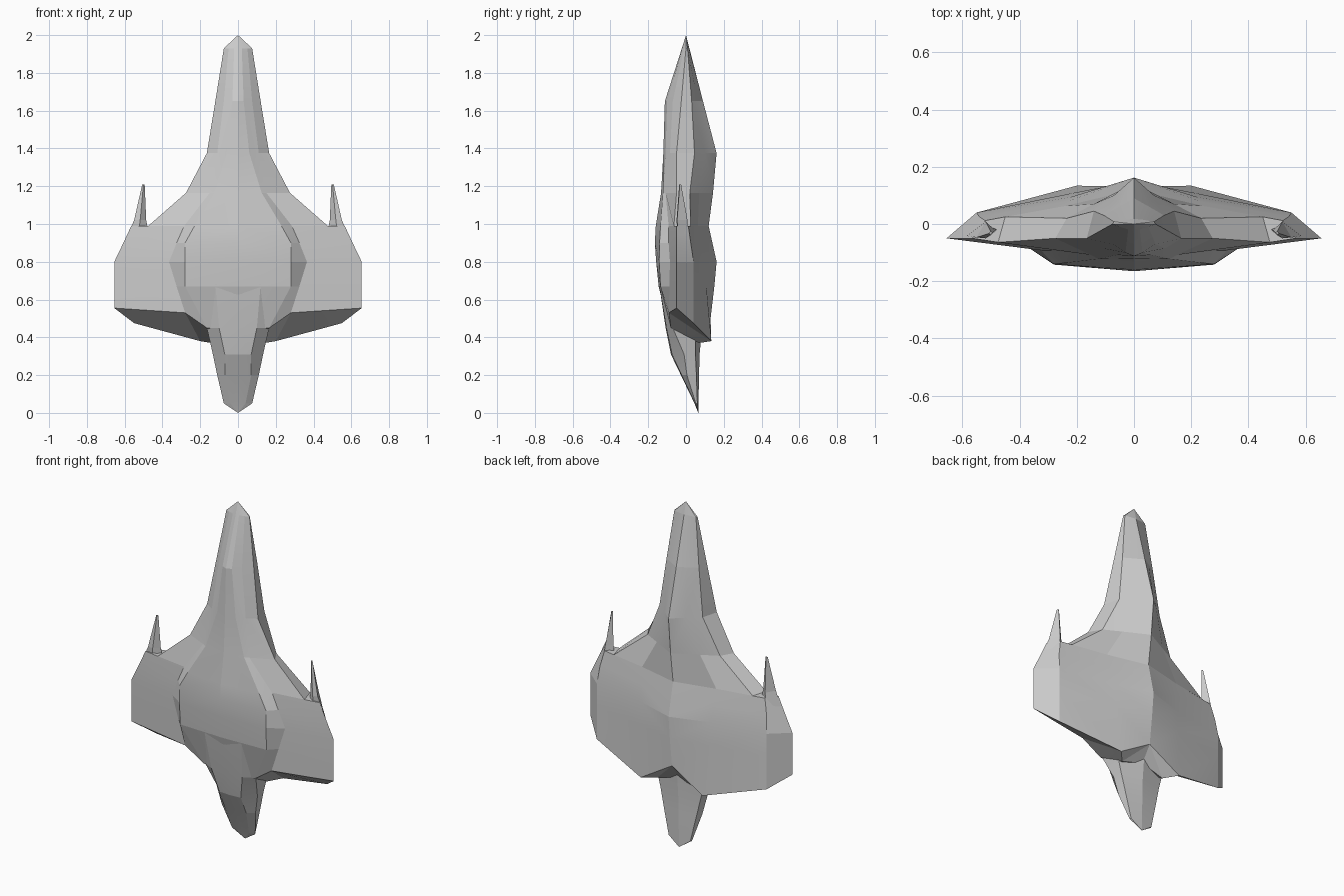
import bpy, bmesh, math

if "Cube" in bpy.data.objects:
    bpy.data.objects.remove(bpy.data.objects["Cube"])


def finish(name, bm):
    """Mirror across x, clean normals, make an object."""
    bmesh.ops.mirror(bm, geom=bm.verts[:] + bm.edges[:] + bm.faces[:],
                     axis='X', merge_dist=0.0005)
    bmesh.ops.remove_doubles(bm, verts=bm.verts[:], dist=0.0005)
    bmesh.ops.recalc_face_normals(bm, faces=bm.faces[:])
    me = bpy.data.meshes.new(name)
    bm.to_mesh(me)
    bm.free()
    ob = bpy.data.objects.new(name, me)
    bpy.context.collection.objects.link(ob)
    bpy.ops.object.select_all(action='DESELECT')
    ob.select_set(True)
    bpy.context.view_layer.objects.active = ob
    bpy.ops.object.shade_smooth_by_angle(angle=math.radians(9))


def skin(bm, rings, closed=False):
    """Join successive rings of 3D points with quads."""
    vs = [[bm.verts.new(p) for p in r] for r in rings]
    n = len(vs[0])
    for a, b in zip(vs, vs[1:]):
        for i in range(n if closed else n - 1):
            j = (i + 1) % n
            bm.faces.new((a[i], a[j], b[j], b[i]))
    return vs


def half_ring(z, front, pairs, back):
    return [(0, front, z)] + [(x, y, z) for x, y in pairs] + [(0, back, z)]


def fan(bm, tip, ring):
    t = bm.verts.new(tip)
    for a, b in zip(ring, ring[1:]):
        bm.faces.new((t, a, b))


# Hull with wings, front half: height, centre y, belly, belly base, wing edge
front = [
    (1.93, -.022, (.02, -.019), (.05, -.01), (.075, 0)),
    (1.65, -.112, (.03, -.10), (.075, -.07), (.12, -.025)),
    (1.375, -.12, (.06, -.108), (.11, -.085), (.165, -.05)),
    (1.165, -.132, (.125, -.122), (.15, -.108), (.275, -.05)),
    (0.99, -.160, (.23, -.135), (.285, -.092), (.475, -.064)),
    (0.99, -.160, (.23, -.135), (.285, -.092), (.565, -.05)),
    (0.90, -.165, (.28, -.14), (.325, -.092), (.607, -.05)),
    (0.80, -.158, (.28, -.142), (.365, -.085), (.655, -.05)),
    (0.67, -.145, (.28, -.135), (.325, -.088), (.655, -.05)),
]
# Rear half: rear rim, rear shoulder, ridge y
rear = [
    ((.07, .008), (.03, .015), .018),
    ((.105, .03), (.05, .062), .09),
    ((.14, .045), (.07, .10), .162),
    ((.235, .02), (.14, .07), .143),
    ((.45, .025), (.24, .063), .12),
    ((.52, .012), (.24, .063), .12),
    ((.54, .025), (.235, .078), .14),
    ((.55, .04), (.225, .093), .162),
    ((.55, .04), (.215, .108), .15),
]
rings = [half_ring(z, a, (b, c, d, e, f), g)
         for (z, a, b, c, d), (e, f, g) in zip(front, rear)]
rings.append([(0, -.09, .45), (.165, -.08, .45), (.28, -.09, .53), (.655, -.05, .555),
              (.55, .04, .475), (.2, .134, .38), (0, .13, .50)])
bm = bmesh.new()
vs = skin(bm, rings)
fan(bm, (0, 0, 2.0), vs[0])
A, B, C, D, E, F, G = vs[-1]
H, K = bm.verts.new((.14, .068, .37)), bm.verts.new((0, .07, .41))
for f in ((A, B, H, K), (H, F, G), (H, G, K), (B, C, F), (B, F, H), (C, E, F), (C, D, E)):
    bm.faces.new(f)
finish("winged_hull", bm)

# Tail: tapering faceted keel below the belly
tail = [
    (.68, -.142, ((.12, -.142), (.155, -.136), (.155, .03)), .05),
    (.45, -.108, ((.10, -.104), (.165, -.07), (.165, .05)), .085),
    (.31, -.08, ((.07, -.074), (.133, -.01), (.13, .05)), .072),
    (.20, -.027, ((.07, -.023), (.11, .005), (.105, .055)), .069),
    (.05, .045, ((.04, .046), (.075, .052), (.07, .06)), .066),
]
bm = bmesh.new()
vs = skin(bm, [half_ring(*r) for r in tail])
fan(bm, (0, .065, 0), vs[-1])
bm.faces.new(vs[0])
finish("tail", bm)

# Spikes on the wing leading edges: height, inner x, outer x, front y, rear y
bm = bmesh.new()
spike = [(.94, .47, .585, -.045, .01), (1.02, .486, .55, -.05, .008),
         (1.21, .494, .507, -.036, -.026)]
vs = skin(bm, [[(x0, (y0 + y1) / 2, z), ((x0 + x1) / 2, y0, z),
                (x1, y0 + .003, z), ((x0 + x1) / 2, y1, z)]
               for z, x0, x1, y0, y1 in spike], closed=True)
bm.faces.new(vs[0])
bm.faces.new(vs[-1])
finish("wing_spikes", bm)
